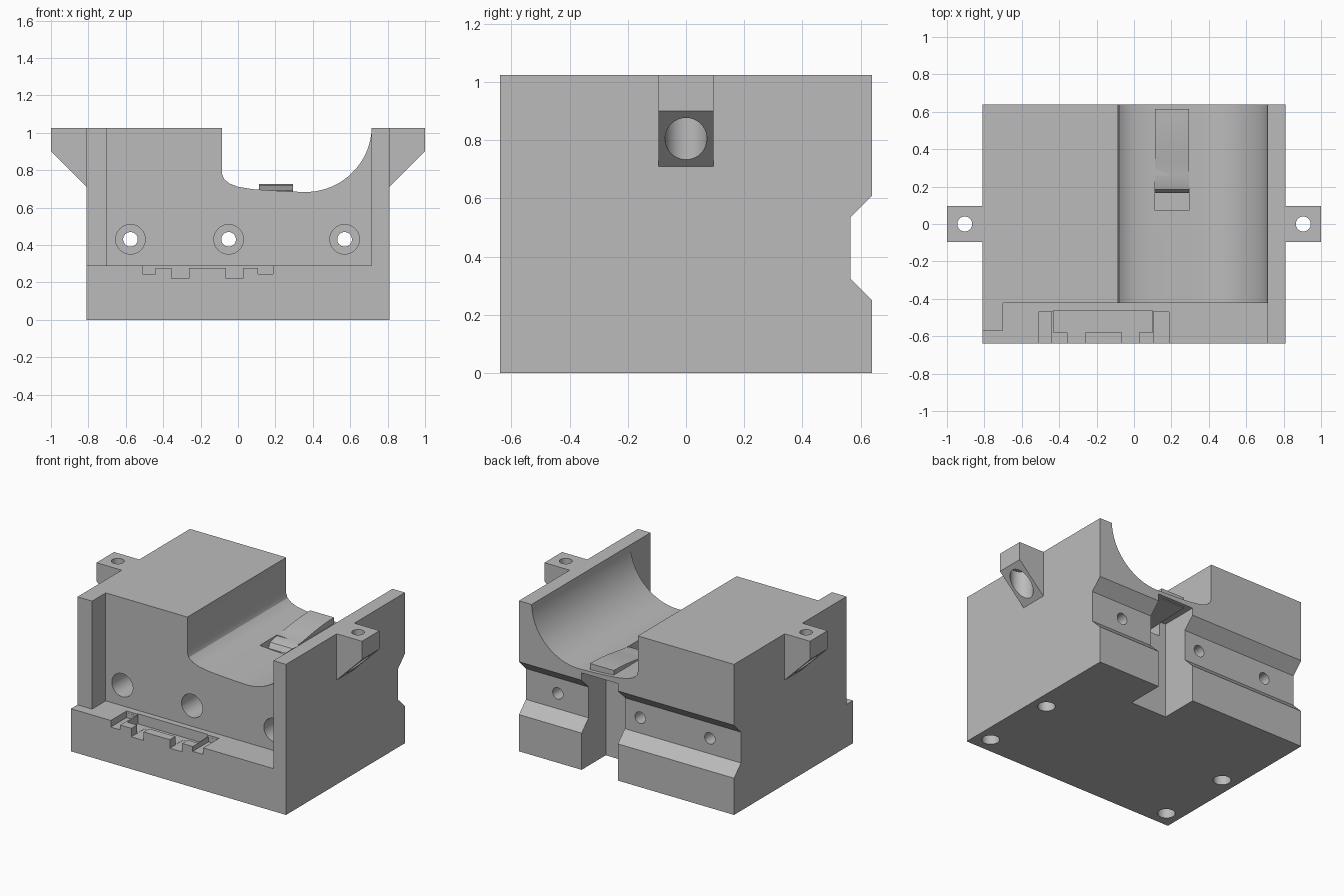
import bpy, bmesh, math

if "Cube" in bpy.data.objects:
    bpy.data.objects.remove(bpy.data.objects["Cube"])

grey = bpy.data.materials.new("plain_grey")
grey.diffuse_color = (0.5, 0.5, 0.5, 1)
grey.use_nodes = True
grey.node_tree.nodes["Principled BSDF"].inputs["Base Color"].default_value = grey.diffuse_color


def prism(name, pts, axis, lo, hi):
    """Extrude a 2D outline along an axis: 'x' takes (y,z), 'y' takes (x,z), 'z' takes (x,y)."""
    put = {'x': lambda p, t: (t, p[0], p[1]),
           'y': lambda p, t: (p[0], t, p[1]),
           'z': lambda p, t: (p[0], p[1], t)}[axis]
    bm = bmesh.new()
    a = [bm.verts.new(put(p, lo)) for p in pts]
    b = [bm.verts.new(put(p, hi)) for p in pts]
    bm.faces.new(a)
    bm.faces.new(b)
    for i in range(len(pts)):
        j = (i + 1) % len(pts)
        bm.faces.new((a[i], a[j], b[j], b[i]))
    bmesh.ops.recalc_face_normals(bm, faces=bm.faces)
    me = bpy.data.meshes.new(name)
    bm.to_mesh(me)
    bm.free()
    me.materials.append(grey)
    ob = bpy.data.objects.new(name, me)
    bpy.context.collection.objects.link(ob)
    return ob


def box(name, x0, x1, y0, y1, z0, z1):
    return prism(name, [(x0, y0), (x1, y0), (x1, y1), (x0, y1)], 'z', z0, z1)


def rod(name, u, v, r, axis, lo, hi, n=40):
    pts = [(u + r * math.cos(2 * math.pi * i / n), v + r * math.sin(2 * math.pi * i / n))
           for i in range(n)]
    return prism(name, pts, axis, lo, hi)


def cut(target, cutter):
    m = target.modifiers.new("cut", 'BOOLEAN')
    m.operation, m.solver, m.object = 'DIFFERENCE', 'EXACT', cutter
    bpy.context.view_layer.objects.active = target
    bpy.ops.object.modifier_apply(modifier=m.name)
    bpy.data.objects.remove(cutter)


def smooth(ob):
    bpy.ops.object.select_all(action='DESELECT')
    ob.select_set(True)
    bpy.context.view_layer.objects.active = ob
    bpy.ops.object.shade_smooth_by_angle(angle=math.radians(28))


H, W, D = 1.025, 0.81, 0.64

# Body with the rounded trough in its top
trough = [(-0.085, H), (-0.085, 0.78), (-0.075, 0.752), (-0.045, 0.728), (0, 0.711),
          (0.08, 0.698), (0.2, 0.69), (0.3, 0.685)]
trough += [(0.36 + 0.355 * math.sin(a), 1.035 - 0.352 * math.cos(a))
           for a in [math.radians(88 * i / 20) for i in range(21)]]
trough.append((0.715, H))
body = prism("body", [(W, 0), (-W, 0), (-W, H)] + trough + [(W, H)], 'y', -D, D)

# Front recess with a stepped left wall
cut(body, prism("recess_cut", [(-0.9, -0.7), (0.715, -0.7), (0.715, -0.423), (-0.7, -0.423),
                               (-0.7, -0.57), (-0.9, -0.57)], 'z', 0.29, 1.2))

# Groove across the back
cut(body, prism("groove_cut", [(0.565, 0.325), (0.565, 0.535), (0.64, 0.61), (0.7, 0.61),
                               (0.7, 0.25), (0.64, 0.25)], 'x', -0.9, 0.9))

# Connector pockets in the front ledge
for x0, x1, y0, y1, z in [(-0.51, 0.185, -0.7, -0.47, 0.278),
                          (-0.51, -0.44, -0.7, -0.471, 0.245),
                          (0.107, 0.186, -0.7, -0.471, 0.245),
                          (-0.43, 0.1, -0.58, -0.463, 0.221),
                          (-0.355, -0.263, -0.7, -0.5, 0.22),
                          (-0.065, 0.028, -0.7, -0.5, 0.22)]:
    cut(body, box("pocket_cut", x0, x1, y0, y1, z, 0.4))

# Counterbored screw holes from front to back
for x in (-0.575, -0.05, 0.57):
    cut(body, rod("bore_cut", x, 0.43, 0.079, 'y', -0.7, -0.02))
    cut(body, rod("screw_cut", x, 0.43, 0.039, 'y', -0.1, 0.7))

# Blind holes in the underside
for x in (-0.705, 0.71):
    for y in (-0.53, 0.005):
        cut(body, rod("foot_cut", x, y, 0.055, 'z', -0.1, 0.25))

# Vertical slot in the back, tunnel below the clip and window in the trough
cut(body, box("slot_cut", 0.065, 0.338, 0.38, 0.7, -0.1, 0.66))
cut(body, box("tunnel_cut", 0.112, 0.294, 0.072, 0.5, 0.56, 0.655))
cut(body, box("window_cut", 0.113, 0.293, 0.073, 0.26, 0.6, 0.8))
smooth(body)

# Spring clip: curved arm rising to the back with a small lip at the tip
top = [(0.185, 0.675), (0.235, 0.69)] + [
    (0.26 + 0.355 * t, 0.69 + 0.037 * math.sin(t * math.pi / 2)) for t in (0, 0.2, 0.4, 0.6, 0.8, 1)]
clip = prism("spring_clip", [(0.615, 0.655), (0.165, 0.64)] + top, 'x', 0.113, 0.293)
smooth(clip)

# Mounting ears with vertical counterbored holes
for side, s in (("left", -1), ("right", 1)):
    ear = prism(side + "_ear", [(s * 0.81, 0.71), (s * 1.0, 0.9), (s * 1.0, H), (s * 0.81, H)],
                'y', -0.095, 0.095)
    cut(ear, rod("ear_hole_cut", s * 0.905, 0, 0.04, 'z', 0.6, 1.2))
    cut(ear, rod("ear_bore_cut", s * 0.905, 0, 0.072, 'z', 0.6, 0.93))
    smooth(ear)
